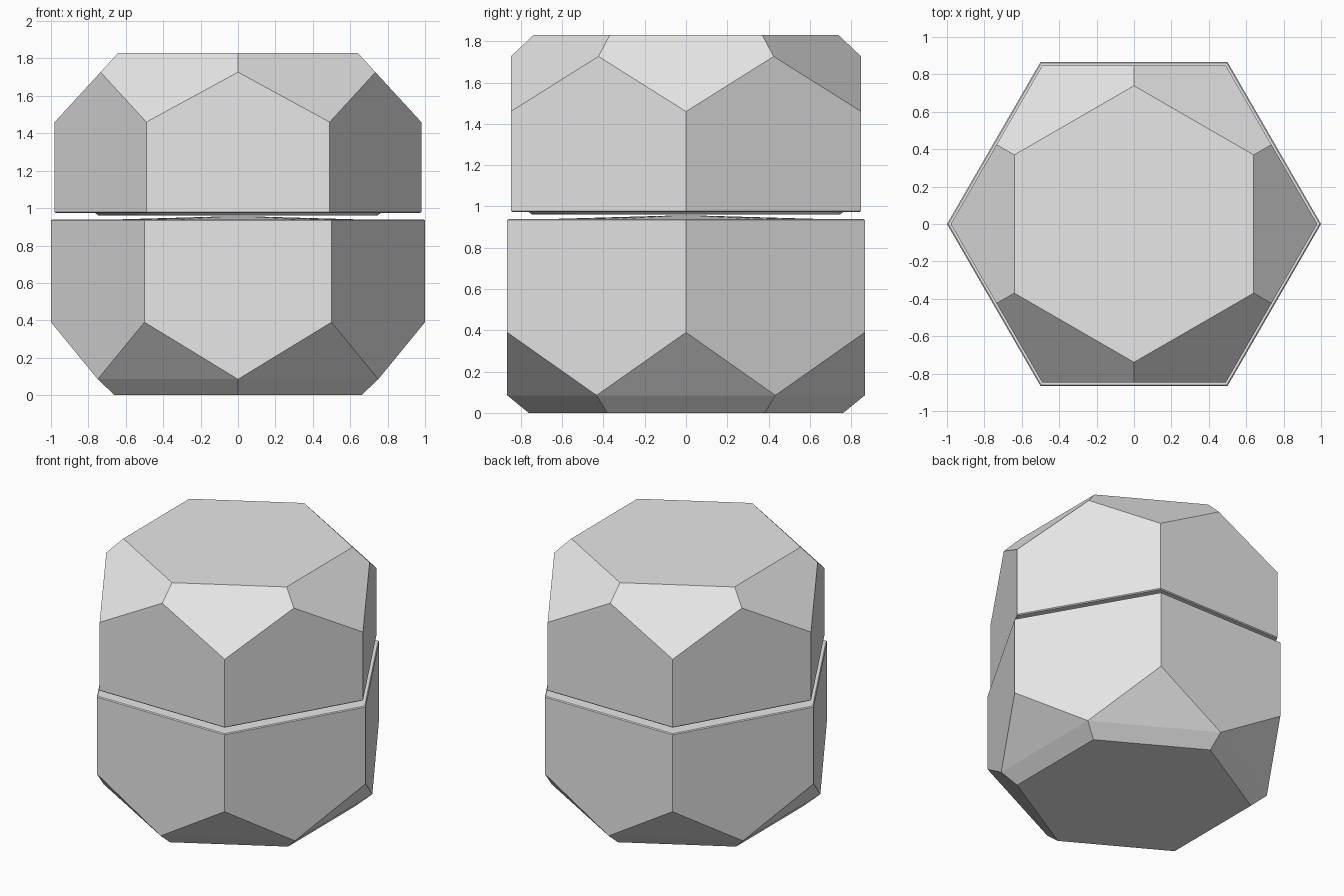
import bpy, bmesh, math
from mathutils import Vector, Matrix

cube = bpy.data.objects.get("Cube")
if cube:
    bpy.data.objects.remove(cube, do_unlink=True)

stone = bpy.data.materials.new("light grey")
stone.use_nodes = True
stone.diffuse_color = (0.8, 0.8, 0.8, 1)
stone.node_tree.nodes["Principled BSDF"].inputs["Base Color"].default_value = (0.8, 0.8, 0.8, 1)


def finish(bm, name):
    bmesh.ops.recalc_face_normals(bm, faces=bm.faces)
    mesh = bpy.data.meshes.new(name)
    bm.to_mesh(mesh)
    bm.free()
    mesh.materials.append(stone)
    obj = bpy.data.objects.new(name, mesh)
    bpy.context.collection.objects.link(obj)
    return obj


def frustum(bm, sides, r_low, r_high, z_low, z_high):
    place = Matrix.Translation((0, 0, (z_low + z_high) / 2)) @ Matrix.Rotation(math.pi / 2, 4, 'Z')
    bmesh.ops.create_cone(bm, cap_ends=True, segments=sides, radius1=r_low,
                          radius2=r_high, depth=z_high - z_low, matrix=place)


def cut_corners(bm, outer, inner):
    """Slice all six corners with a plane through two (radius, height) points."""
    for k in range(6):
        turn = Matrix.Rotation(k * math.pi / 3, 3, 'Z')
        dr, dz = inner[0] - outer[0], inner[1] - outer[1]
        normal = Vector((abs(dz), 0, -dr * (1 if dz > 0 else -1)))
        bmesh.ops.bisect_plane(bm, geom=bm.verts[:] + bm.edges[:] + bm.faces[:], dist=1e-5,
                               plane_co=turn @ Vector((outer[0], 0, outer[1])),
                               plane_no=turn @ normal, clear_outer=True)
        bmesh.ops.holes_fill(bm, edges=[e for e in bm.edges if e.is_boundary], sides=0)


def hex_half(name, radius, z_low, z_high, cuts, rim_z):
    bm = bmesh.new()
    frustum(bm, 6, radius, radius, z_low, z_high)
    # Fine bevel round the rim at the seam
    rim = [e for e in bm.edges if all(abs(v.co.z - rim_z) < 1e-4 for v in e.verts)]
    bmesh.ops.bevel(bm, geom=rim, offset=0.006, segments=1, affect='EDGES', profile=0.5)
    for outer, inner in cuts:
        cut_corners(bm, outer, inner)
    return finish(bm, name)


# Two faceted halves
hex_half("lower_half", 1.0, 0, 0.94, [((1.0, 0.39), (0.75, 0.085)), ((0.75, 0.085), (0.66, 0))], 0.94)
hex_half("upper_half", 0.98, 0.973, 1.83, [((0.98, 1.46), (0.64, 1.83))], 0.973)

# Thin disc under the upper half
bm = bmesh.new()
frustum(bm, 32, 0.745, 0.765, 0.96, 0.975)
finish(bm, "seam_disc")

# Shallow mound on the lower half
bm = bmesh.new()
frustum(bm, 24, 0.7, 0.1, 0.938, 0.955)
finish(bm, "seam_mound")
